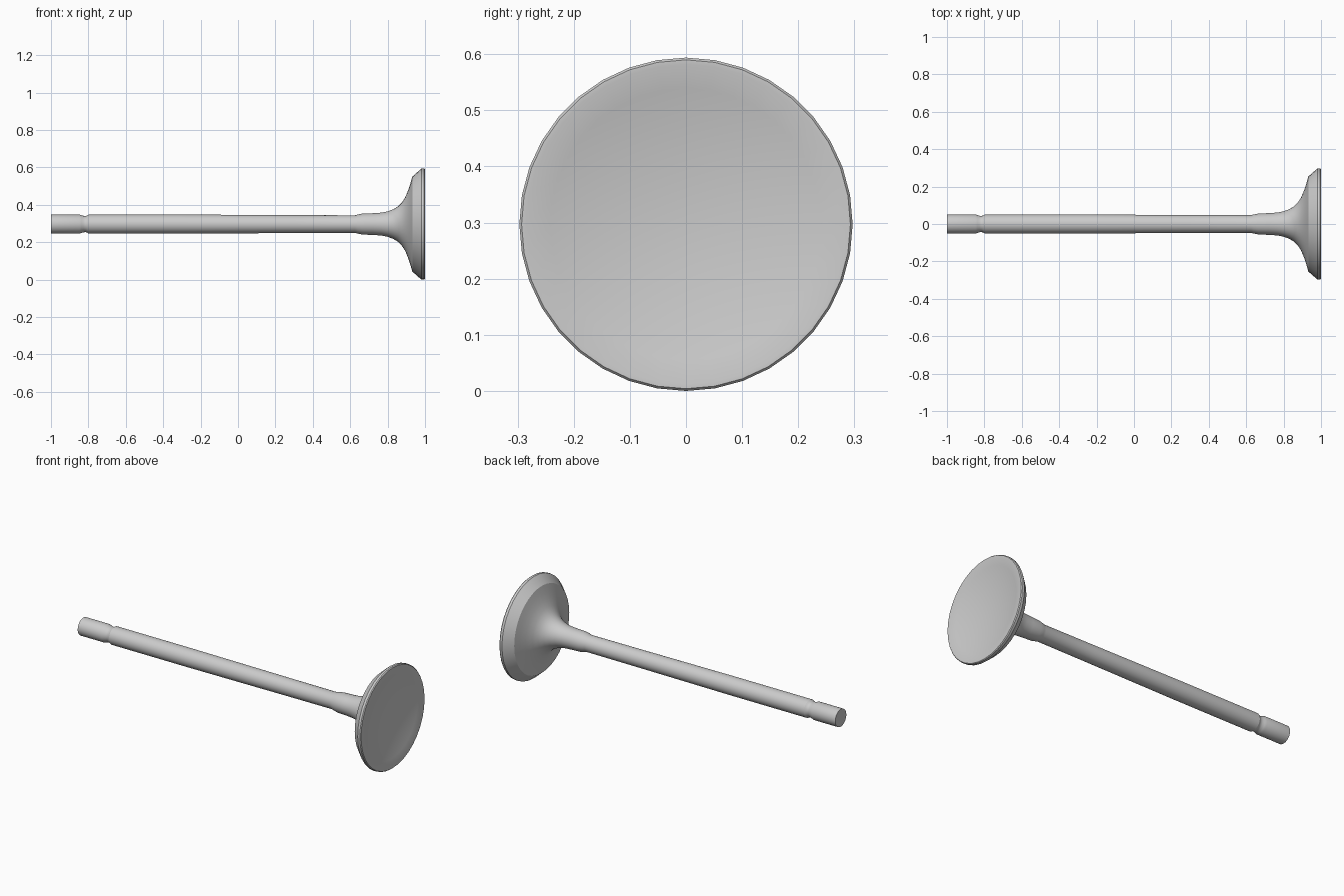
import bpy, bmesh, math

if "Cube" in bpy.data.objects:
    bpy.data.objects.remove(bpy.data.objects["Cube"])

SIDES = 36
RADIUS = 0.297


def lathe_x(name, profile, z):
    """Spin an (x, radius) profile around the x axis."""
    bm = bmesh.new()
    rings = []
    for x, r in profile:
        if r == 0:
            rings.append([bm.verts.new((x, 0, 0))])
        else:
            angles = [2 * math.pi * i / SIDES for i in range(SIDES)]
            rings.append([bm.verts.new((x, r * math.sin(a), r * math.cos(a))) for a in angles])
    for a, b in zip(rings, rings[1:]):
        for i in range(SIDES):
            j = (i + 1) % SIDES
            if len(a) == 1:
                bm.faces.new((a[0], b[i], b[j]))
            elif len(b) == 1:
                bm.faces.new((a[i], b[0], a[j]))
            else:
                bm.faces.new((a[i], b[i], b[j], a[j]))
    bmesh.ops.recalc_face_normals(bm, faces=bm.faces)
    mesh = bpy.data.meshes.new(name)
    bm.to_mesh(mesh)
    bm.free()
    obj = bpy.data.objects.new(name, mesh)
    bpy.context.collection.objects.link(obj)
    obj.location.z = z
    bpy.ops.object.select_all(action='DESELECT')
    obj.select_set(True)
    bpy.context.view_layer.objects.active = obj
    bpy.ops.object.shade_smooth_by_angle(angle=math.radians(28))
    return obj


# Stem with keeper groove near the tip
stem = [(-1, 0), (-1, 0.051), (-0.848, 0.051), (-0.836, 0.047), (-0.825, 0.044),
        (-0.815, 0.043), (-0.806, 0.046), (-0.798, 0.051), (-0.3, 0.051), (0.3, 0.048),
        (0.625, 0.047)]

# Thickened neck flaring into the head
neck = [(0.64, 0.051), (0.665, 0.056), (0.72, 0.058), (0.765, 0.061), (0.80, 0.068),
        (0.83, 0.079), (0.855, 0.094), (0.875, 0.114), (0.893, 0.141), (0.91, 0.182),
        (0.922, 0.218), (0.932, 0.254)]

# Bevelled seat and rim
rim = [(0.975, 0.292), (0.981, RADIUS), (0.995, RADIUS), (1.0, 0.293)]

# Shallow concave combustion face
DISH = 0.035
dish = [(1 - DISH * (1 - t * t), 0.285 * t) for t in (1, 0.85, 0.7, 0.55, 0.4, 0.25, 0.12, 0)]

lathe_x("engine_valve", stem + neck + rim + dish, RADIUS)
